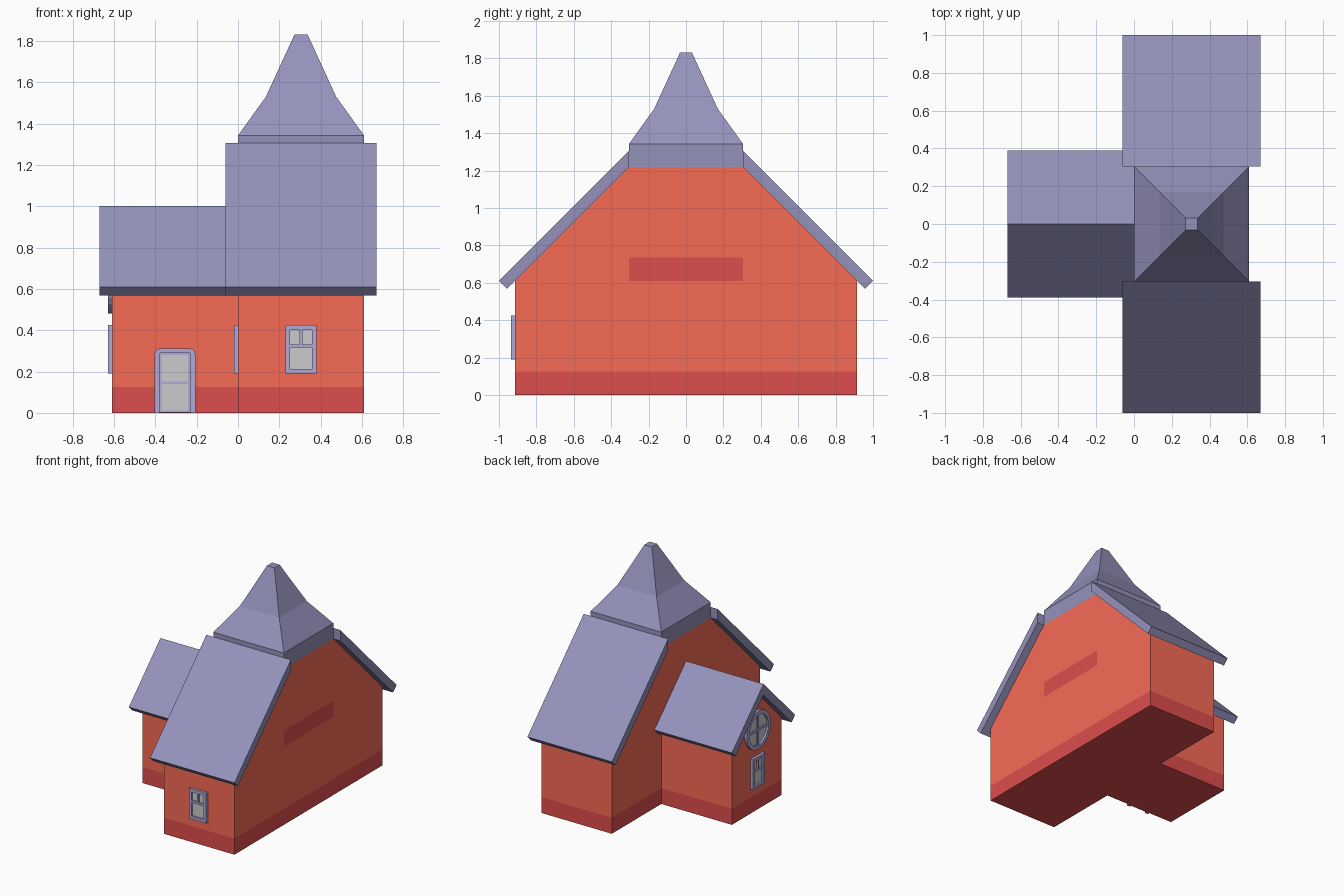
import bpy, bmesh, math
from mathutils import Matrix, Vector

if "Cube" in bpy.data.objects:
    bpy.data.objects.remove(bpy.data.objects["Cube"])


def material(name, rgb):
    m = bpy.data.materials.new(name)
    m.diffuse_color = (*rgb, 1)
    m.use_nodes = True
    m.node_tree.nodes["Principled BSDF"].inputs["Base Color"].default_value = m.diffuse_color
    return m


BRICK = material("brick", (0.93, 0.147, 0.094))
PLINTH = material("plinth", (0.73, 0.075, 0.075))
SLATE = material("slate", (0.30, 0.29, 0.50))
TRIM = material("trim", (0.43, 0.40, 0.69))
GLASS = material("glass", (0.62, 0.62, 0.62))

ALONG_X = Matrix(((0, 0, 1, 0), (1, 0, 0, 0), (0, 1, 0, 0), (0, 0, 0, 1)))


def finish(bm, name, *mats):
    bmesh.ops.recalc_face_normals(bm, faces=bm.faces)
    me = bpy.data.meshes.new(name)
    bm.to_mesh(me)
    bm.free()
    ob = bpy.data.objects.new(name, me)
    bpy.context.collection.objects.link(ob)
    for m in mats:
        me.materials.append(m)
    return ob


def prism(profile, a, b, matrix):
    """Extrude a 2D profile from depth a to depth b."""
    bm = bmesh.new()
    lo, hi = [[bm.verts.new(matrix @ Vector((u, v, d))) for u, v in profile] for d in (a, b)]
    bm.faces.new(lo)
    bm.faces.new(hi)
    for i in range(len(profile)):
        j = (i + 1) % len(profile)
        bm.faces.new((lo[i], lo[j], hi[j], hi[i]))
    return bm


def ring(name, outer, inner, depth, matrix, open_bottom=False):
    """Raised frame between two matching outlines."""
    bm = bmesh.new()
    loops = [[bm.verts.new(matrix @ Vector((u, v, d))) for u, v in pts]
             for pts, d in ((outer, 0), (outer, depth), (inner, depth), (inner, 0))]
    n = len(outer)
    for k in range(4):
        p, q = loops[k], loops[(k + 1) % 4]
        for i in range(1 if open_bottom else 0, n):
            bm.faces.new((p[i], p[(i + 1) % n], q[(i + 1) % n], q[i]))
    if open_bottom:
        for i in (0, 1):
            bm.faces.new([loop[i] for loop in loops])
    return finish(bm, name, TRIM)


def rect(u0, u1, v0, v1):
    return [(u0, v0), (u1, v0), (u1, v1), (u0, v1)]


def bar(name, u0, u1, v0, v1, matrix, depth=0.016):
    return finish(prism(rect(u0, u1, v0, v1), 0, depth, matrix), name, TRIM)


def on_wall(origin, right, out):
    m = Matrix((right, (0, 0, 1), out)).transposed().to_4x4()
    m.translation = origin
    return m


def body(name, profile, x0, x1, is_dark, cuts, open_end=False):
    bm = prism(profile, x0, x1, ALONG_X)
    for co, no in cuts:
        bmesh.ops.bisect_plane(bm, geom=bm.verts[:] + bm.edges[:] + bm.faces[:],
                               plane_co=co, plane_no=no, dist=1e-5)
    if open_end:
        bmesh.ops.delete(bm, geom=[f for f in bm.faces if all(abs(v.co.x - x1) < 1e-4 for v in f.verts)],
                         context="FACES")
    for f in bm.faces:
        f.material_index = int(is_dark(f.calc_center_median()))
    return finish(bm, name, BRICK, PLINTH)


# Walls with dark plinth, and the dark panel on the right side
H = 0.305
Z = (0, 0, 1)
body("hall_walls", [(-0.915, 0), (0.915, 0), (0.915, 0.61), (H, 1.22), (-H, 1.22), (-0.915, 0.61)], 0, 0.61,
     lambda c: c.z < 0.125 or (c.x > 0.6 and abs(c.y) < H and 0.61 < c.z < 0.735),
     [((0, 0, z), Z) for z in (0.125, 0.61, 0.735)] + [((0, y, 0), (0, 1, 0)) for y in (-H, H)])
body("wing_walls", [(-H, 0), (H, 0), (H, 0.61), (0, 0.915), (-H, 0.61)], -0.61, 0,
     lambda c: c.z < 0.125, [((0, 0, 0.125), Z)], open_end=True)

# Roof slabs
for side, s in (("front", -1), ("back", 1)):
    slab = [(s * y, z) for y, z in ((1, 0.61), (0.9575, 0.5675), (H, 1.22), (H, 1.305))]
    finish(prism(slab, -0.06, 0.67, ALONG_X), side + "_hall_roof", SLATE)
finish(prism([(-0.39, 0.61), (-0.3475, 0.5675), (0, 0.915), (0.3475, 0.5675), (0.39, 0.61), (0, 1.0)],
             -0.67, 0, ALONG_X), "wing_roof", SLATE)

# Square spire with flared foot
bm = bmesh.new()
rows = [[bm.verts.new((0.305 + sx * r, sy * r, z)) for sx, sy in ((-1, -1), (1, -1), (1, 1), (-1, 1))]
        for r, z in ((H, 1.22), (H, 1.342), (0.17, 1.53), (0.032, 1.83))]
for p, q in zip(rows, rows[1:]):
    for i in range(4):
        bm.faces.new((p[i], p[(i + 1) % 4], q[(i + 1) % 4], q[i]))
bm.faces.new(rows[-1])
finish(bm, "spire", SLATE)


# Sash windows
def window(name, m):
    inner = rect(-0.053, 0.053, 0.213, 0.402)
    ring(name + "_frame", rect(-0.075, 0.075, 0.19, 0.425), inner, 0.02, m)
    finish(prism(inner, 0, 0.005, m), name + "_glass", GLASS)
    bar(name + "_crossbar", -0.053, 0.053, 0.316, 0.332, m)
    bar(name + "_mullion", -0.007, 0.007, 0.332, 0.402, m)


FRONT = ((1, 0, 0), (0, -1, 0))
LEFT = ((0, -1, 0), (-1, 0, 0))
window("front_window", on_wall((0.305, -0.915, 0), *FRONT))
window("side_window", on_wall((0, -0.61, 0), *LEFT))
window("gable_window", on_wall((-0.61, 0, 0), *LEFT))


# Door with rounded top corners
def arch(w, top, r):
    pts = [(-w, 0), (w, 0)]
    for cx, a0 in ((w - r, 0), (r - w, 90)):
        for k in range(4):
            a = math.radians(a0 + 30 * k)
            pts.append((cx + r * math.cos(a), top - r + r * math.sin(a)))
    return pts


m = on_wall((-0.305, -H, 0), *FRONT)
ring("door_frame", arch(0.099, 0.312, 0.03), arch(0.075, 0.29, 0.006), 0.02, m, open_bottom=True)
ring("door_leaf", rect(-0.075, 0.075, 0.003, 0.29), rect(-0.064, 0.064, 0.012, 0.28), 0.008, m)
finish(prism(rect(-0.064, 0.064, 0.012, 0.28), 0, 0.004, m), "door_glass", GLASS)
bar("door_crossbar", -0.064, 0.064, 0.139, 0.151, m, 0.008)


# Round gable window
def circle(r, n=24):
    return [(r * math.cos(math.tau * i / n), r * math.sin(math.tau * i / n)) for i in range(n)]


m = on_wall((-0.61, 0, 0.63), *LEFT)
ring("round_window_frame", circle(0.15), circle(0.118), 0.02, m)
finish(prism(circle(0.118), 0, 0.005, m), "round_window_glass", GLASS)
bar("round_window_crossbar", -0.118, 0.118, -0.008, 0.008, m)
bar("round_window_mullion", -0.008, 0.008, -0.118, 0.118, m, 0.0155)
